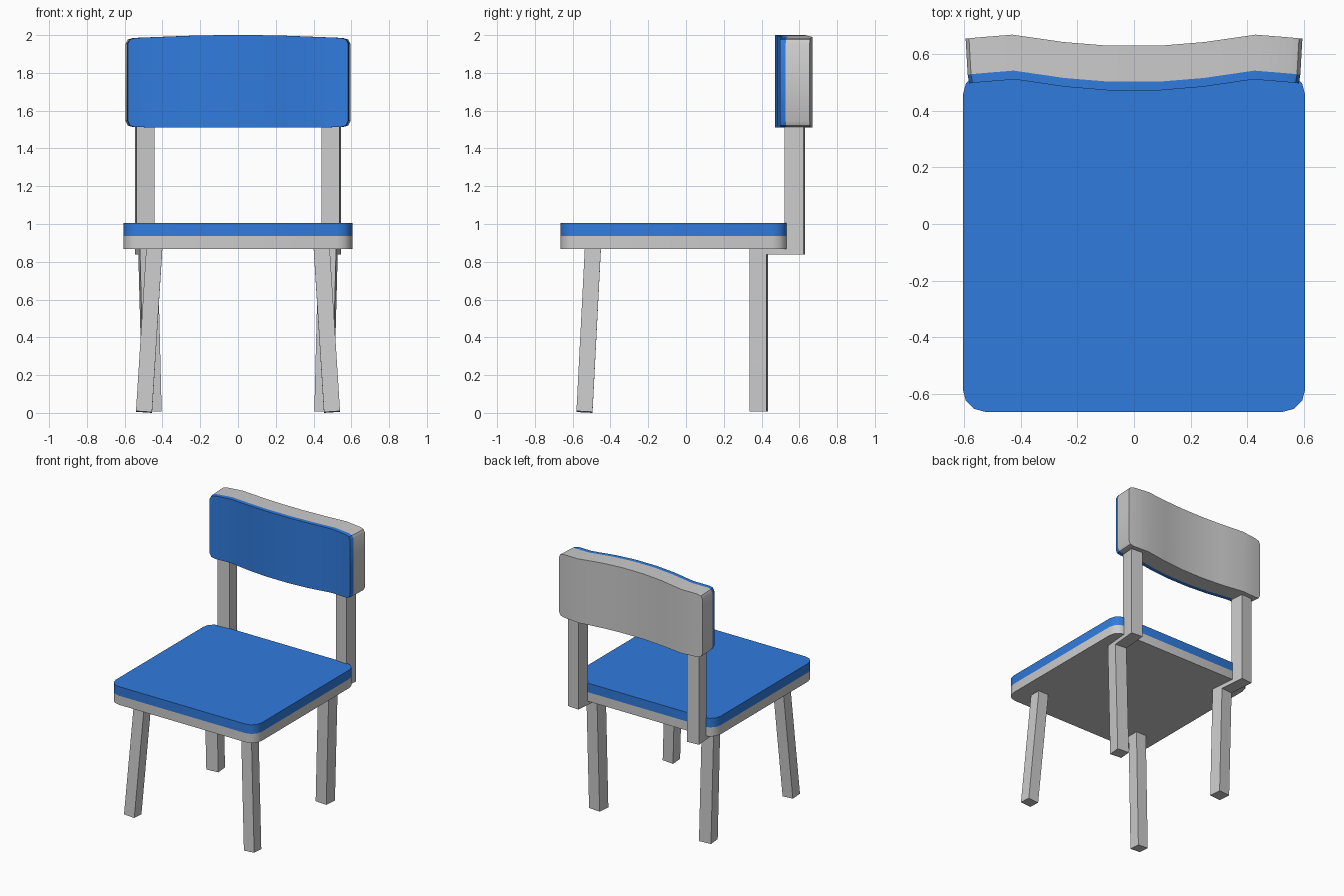
import bpy, math

if "Cube" in bpy.data.objects:
    bpy.data.objects.remove(bpy.data.objects["Cube"])

blue = bpy.data.materials.new("blue")
blue.diffuse_color = (0.03, 0.2, 0.73, 1)
blue.use_nodes = True
blue.node_tree.nodes["Principled BSDF"].inputs["Base Color"].default_value = blue.diffuse_color


def add(name, verts, faces, mat=None):
    me = bpy.data.meshes.new(name)
    me.from_pydata(verts, [], faces)
    me.update()
    ob = bpy.data.objects.new(name, me)
    bpy.context.collection.objects.link(ob)
    if mat:
        me.materials.append(mat)
    # make normals consistent, then smooth the shallow angles
    bpy.ops.object.select_all(action='DESELECT')
    ob.select_set(True)
    bpy.context.view_layer.objects.active = ob
    bpy.ops.object.mode_set(mode='EDIT')
    bpy.ops.mesh.select_all(action='SELECT')
    bpy.ops.mesh.normals_make_consistent(inside=False)
    bpy.ops.object.mode_set(mode='OBJECT')
    bpy.ops.object.shade_smooth_by_angle(angle=math.radians(35))
    return ob


def loft(name, a, b, mat=None, caps=None):
    """Join two matching outlines; caps are index faces for each end."""
    n = len(a)
    caps = caps or [tuple(range(n))]
    faces = [(i, (i + 1) % n, (i + 1) % n + n, i + n) for i in range(n)]
    faces += [tuple(c) for c in caps]
    faces += [tuple(i + n for i in reversed(c)) for c in caps]
    return add(name, a + b, faces, mat)


# Seat: rounded rectangle in two layers
def seat_outline(z, r=0.08):
    pts = []
    for k, (sx, sy) in enumerate([(1, 1), (-1, 1), (-1, -1), (1, -1)]):
        for j in range(4):
            t = math.radians(90 * k + 30 * j)
            pts.append((sx * (0.605 - r) + r * math.cos(t),
                        -0.064 + sy * (0.60 - r) + r * math.sin(t), z))
    return pts


loft("seat_base", seat_outline(0.868), seat_outline(0.936))
loft("seat_cushion", seat_outline(0.936), seat_outline(1.004), blue)

# Backrest: wavy board, stations of (x, back y, bottom z, top z)
half = [(0.09, 0.63, 1.510, 2.000), (0.25, 0.643, 1.510, 1.997),
        (0.43, 0.669, 1.511, 1.990), (0.555, 0.659, 1.513, 1.985),
        (0.583, 0.656, 1.521, 1.977), (0.595, 0.655, 1.545, 1.955)]
stations = [(-x, y, b, t) for x, y, b, t in reversed(half)] + half
ns = len(stations)


def board_outline(offset, scale):
    low = [(x * scale, y + offset, b) for x, y, b, t in stations]
    high = [(x * scale, y + offset, t) for x, y, b, t in reversed(stations)]
    return low + high


strips = [(i, i + 1, 2 * ns - 2 - i, 2 * ns - 1 - i) for i in range(ns - 1)]
back, mid, front = (board_outline(o, s) for o, s in
                    [(0, 1), (-0.127, 0.988), (-0.158, 0.979)])
loft("backrest_board", back, mid, caps=strips)
loft("backrest_cushion", mid, front, blue, caps=strips)


# Front legs: splayed square bars with square-cut ends
def front_leg(side):
    def ring(cx, cy, cz):
        h = 0.0425
        return [(side * (cx + dx), cy + dy, cz + 0.063 * dx - 0.052 * dy)
                for dx, dy in [(-h, -h), (h, -h), (h, h), (-h, h)]]
    return ring(0.4975, -0.5375, 0.005), ring(0.4425, -0.4925, 0.88)


# Back legs: stepped profile, turned slightly, lower part leaning inwards
step = [(0.339, 0.008), (0.431, 0.008), (0.431, 0.838), (0.628, 0.838),
        (0.628, 1.56), (0.526, 1.56), (0.526, 0.90), (0.339, 0.90)]
step_caps = [(0, 1, 2, 7), (2, 6, 7), (2, 3, 6), (3, 4, 5, 6)]


def back_leg(side):
    c, s = math.cos(math.radians(5)), math.sin(math.radians(5))

    def outline(dx):
        pts = []
        for y, z in step:
            dy = y - 0.385
            lean = -0.022 if z < 0.1 else 0
            pts.append((side * (0.477 + lean + dx * c + dy * s),
                        0.385 + dy * c - dx * s, z))
        return pts
    return outline(-0.047), outline(0.047)


for side, label in ((-1, "left"), (1, "right")):
    loft("front_leg_" + label, *front_leg(side))
    loft("back_leg_" + label, *back_leg(side), caps=step_caps)
